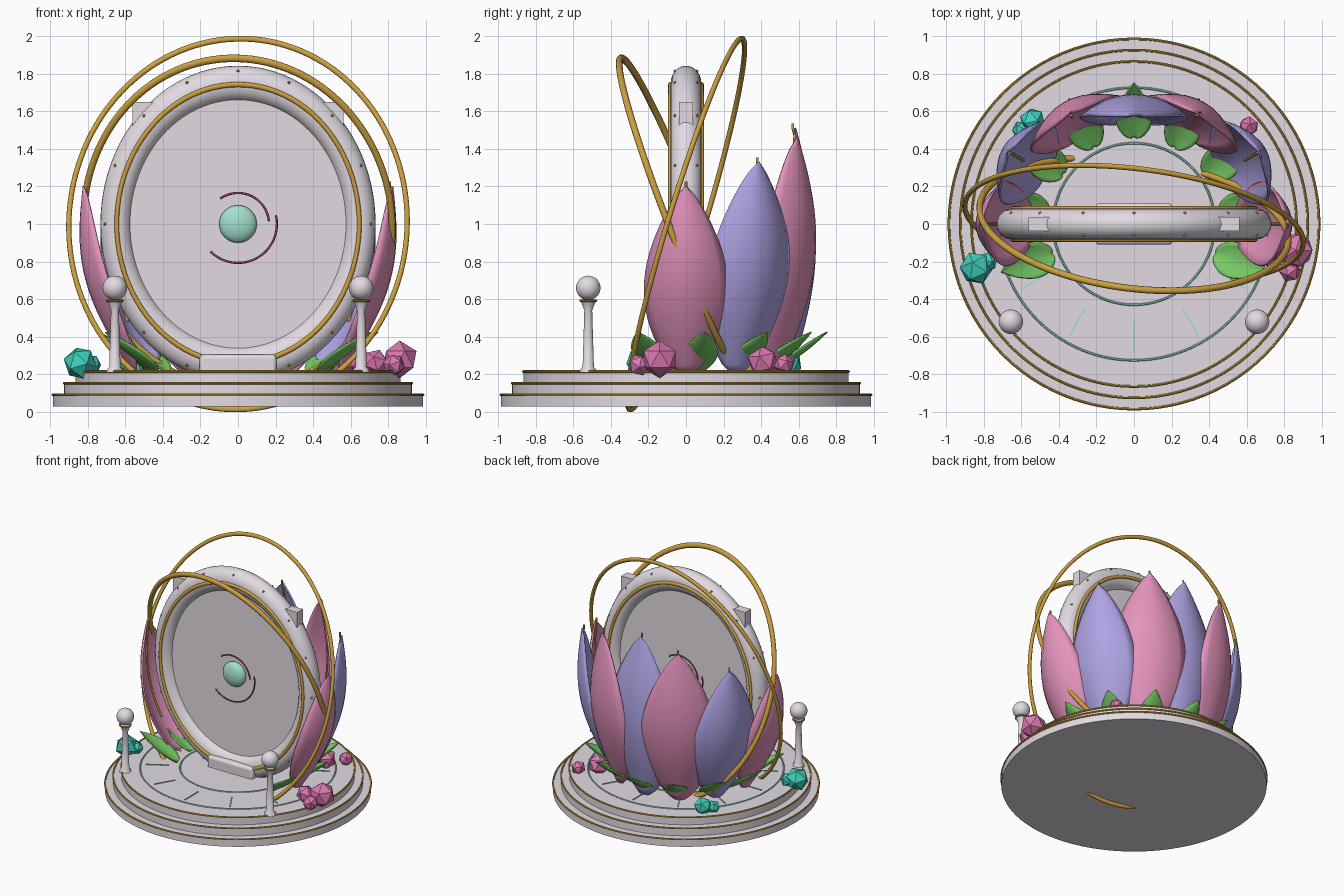
import bpy, bmesh, math
from math import sin, cos, pi, radians
from mathutils import Vector, Matrix, Euler

cube = bpy.data.objects.get("Cube")
if cube:
    bpy.data.objects.remove(cube, do_unlink=True)


def material(name, r, g, b):
    m = bpy.data.materials.new(name)
    m.use_nodes = True
    m.diffuse_color = (r, g, b, 1)
    m.node_tree.nodes["Principled BSDF"].inputs["Base Color"].default_value = (r, g, b, 1)
    return m


STONE = material("pale_stone", .76, .71, .76)
GOLD = material("gold", .60, .35, .05)
PINK = material("pink_petal", .77, .29, .50)
VIOLET = material("violet_petal", .43, .37, .78)
GREEN = material("leaf_green", .19, .60, .13)
AQUA = material("pale_aqua", .36, .74, .62)
TEAL = material("teal_crystal", .05, .64, .51)
ROSE = material("rose_crystal", .72, .19, .44)
MAGENTA = material("magenta", .35, .05, .15)


def finish(obj, name, mat, smooth=True):
    obj.name = name
    obj.data.materials.clear()
    obj.data.materials.append(mat)
    if smooth:
        bpy.ops.object.select_all(action="DESELECT")
        obj.select_set(True)
        bpy.context.view_layer.objects.active = obj
        bpy.ops.object.shade_smooth_by_angle(angle=radians(40))
    return obj


def mesh_object(name, verts, faces, mat, smooth=True):
    me = bpy.data.meshes.new(name)
    me.from_pydata(verts, [], faces)
    ob = bpy.data.objects.new(name, me)
    bpy.context.collection.objects.link(ob)
    return finish(ob, name, mat, smooth)


def torus(name, mat, major, minor, loc=(0, 0, 0), rot=(0, 0, 0), stretch=1, seg=96, ring=12):
    bpy.ops.mesh.primitive_torus_add(major_radius=major, minor_radius=minor, location=loc,
                                     rotation=rot, major_segments=seg, minor_segments=ring)
    ob = bpy.context.object
    ob.scale.y = stretch
    return finish(ob, name, mat)


def cylinder(name, mat, radius, depth, loc, rot=(0, 0, 0), stretch=1, seg=96):
    bpy.ops.mesh.primitive_cylinder_add(radius=radius, depth=depth, location=loc,
                                        rotation=rot, vertices=seg)
    ob = bpy.context.object
    ob.scale.y = stretch
    return finish(ob, name, mat)


def box(name, mat, size, loc, turn=0, bevel=0):
    bpy.ops.mesh.primitive_cube_add(size=1, location=loc, rotation=(0, 0, turn))
    ob = bpy.context.object
    ob.scale = size
    bpy.ops.object.transform_apply(location=False, rotation=False, scale=True)
    if bevel:
        b = ob.modifiers.new("Bevel", "BEVEL")
        b.width, b.segments = bevel, 3
    return finish(ob, name, mat, bool(bevel))


def ball(name, mat, radius, loc, scale=(1, 1, 1), seg=32):
    bpy.ops.mesh.primitive_uv_sphere_add(radius=radius, location=loc, segments=seg, ring_count=seg // 2)
    bpy.context.object.scale = scale
    return finish(bpy.context.object, name, mat)


def tube(name, mat, points, radius):
    cu = bpy.data.curves.new(name, "CURVE")
    cu.dimensions, cu.bevel_depth, cu.bevel_resolution = "3D", radius, 2
    cu.use_fill_caps = True
    sp = cu.splines.new("POLY")
    sp.points.add(len(points) - 1)
    for p, co in zip(sp.points, points):
        p.co = (*co, 1)
    ob = bpy.data.objects.new(name, cu)
    bpy.context.collection.objects.link(ob)
    cu.materials.append(mat)


def lathe(name, mat, profile, loc, seg=24):
    verts = [(loc[0] + r * cos(2 * pi * i / seg), loc[1] + r * sin(2 * pi * i / seg), z)
             for r, z in profile for i in range(seg)]
    faces = [(j * seg + i, j * seg + (i + 1) % seg, (j + 1) * seg + (i + 1) % seg, (j + 1) * seg + i)
             for j in range(len(profile) - 1) for i in range(seg)]
    return mesh_object(name, verts, faces, mat)


def blade(name, mat, angle, base, z0, height, half, lean, bulge, cup, thick):
    """Cupped petal or leaf that rises from radius `base` and leans outward; returns its midline."""
    nu, nv = 10, 20
    spin = Matrix.Rotation(radians(angle), 3, "Z")

    def spot(u, t):
        w = max(sin(pi * t ** .9), 0) ** .8 + .09 * (1 - t)
        r = base + lean * t + bulge * sin(pi * t) - cup * w * u * u
        return spin @ Vector((r, half * w * u, z0 + height * t))

    verts = [spot(2 * i / nu - 1, j / nv) for j in range(nv + 1) for i in range(nu + 1)]
    row = nu + 1
    faces = [(j * row + i, j * row + i + 1, (j + 1) * row + i + 1, (j + 1) * row + i)
             for j in range(nv) for i in range(nu)]
    ob = mesh_object(name, verts, faces, mat)
    s = ob.modifiers.new("Thickness", "SOLIDIFY")
    s.thickness, s.offset = thick, 0
    inward = spin @ Vector((-.012, 0, 0))
    return [spot(0, j / nv) + inward for j in range(5, nv + 1)]


# Stepped round platform with gold trims
for i, (r, z) in enumerate([(.985, .03), (.925, .092), (.865, .154)]):
    cylinder(f"platform_step_{i + 1}", STONE, r, .062, (0, 0, z + .031))
    torus(f"platform_trim_{i + 1}", GOLD, r, .007, (0, 0, z + .061), ring=8)

# Inlaid circles and radial marks on the floor
for i, r in enumerate((.43, .725)):
    torus(f"floor_circle_{i + 1}", AQUA, r, .006, (0, 0, .217), ring=6)
for i in range(12):
    a = i * pi / 6
    box(f"floor_mark_{i + 1}", AQUA, (.17, .009, .006), (.6 * cos(a), .6 * sin(a), .218), a)

# Oval portal frame, panel and trims
UP = (pi / 2, 0, 0)
OVAL = 1.15
torus("portal_frame", STONE, .65, .082, (0, 0, 1), UP, OVAL, 96, 24)
cylinder("portal_panel", STONE, .59, .06, (0, 0, 1), UP, OVAL)
box("portal_foot", STONE, (.41, .22, .12), (0, 0, .245), bevel=.02)
for side, y in (("front", -1), ("back", 1)):
    torus(f"portal_trim_{side}", GOLD, .645, .012, (0, y * .083, 1), UP, OVAL)
    ball(f"portal_core_{side}", AQUA, .1, (0, y * .045, 1), (1, .5, 1))
    for k, (r, start, end) in enumerate([(.165, 125, 5), (.207, 13, -135)]):
        arc = [radians(start + (end - start) * n / 24) for n in range(25)]
        tube(f"swirl_{side}_{k + 1}", MAGENTA,
             [(-y * r * cos(a), y * .08, 1 + r * sin(a)) for a in arc], .006)
    for k in range(16):
        a = 2 * pi * k / 16 + pi / 2
        r = .65 + .082 * .7
        ball(f"frame_stud_{side}_{k + 1}", GOLD, .008,
             (r * cos(a), y * .058, 1 + r * OVAL * sin(a)), seg=8)
for side, x in (("left", 1), ("right", -1)):
    box(f"frame_block_{side}", STONE, (.12, .075, .13), (x * .5, 0, 1.585))

# Two tilted gold hoops
torus("large_hoop", GOLD, .905, .014, (0, 0, 1),
      (pi / 2 - radians(16.7), -.08, radians(-5)), 1.138, 128)
torus("small_hoop", GOLD, .825, .018, (0, 0, 1),
      (pi / 2 + radians(21.3), .07, radians(-5)), 1.147, 128)

# Petals with gold midribs, tallest at the back
ROWS = [(0, 1.0, .27), (30, 1.13, .22), (60, 1.26, .13), (90, 1.31, .03)]
PETALS = ROWS + [(180 - a, h, l) for a, h, l in ROWS[:3]]
for i, (angle, h, lean) in enumerate(PETALS):
    mat = PINK if angle % 60 == 0 else VIOLET
    rib = blade(f"petal_{i + 1}", mat, angle, .55, .2, h, .21 * h, lean, .12, .11, .012)
    rib.append(rib[-1] + Vector((0, 0, .025)))
    tube(f"petal_rib_{i + 1}", GOLD, rib, .007)

# Leaves around the petal bases
for i in range(9):
    blade(f"leaf_{i + 1}", GREEN, -20 + 27.5 * i, .46, .21, .215, .09, .29, .02, .05, .008)

# Crystal clusters
CRYSTALS = [(ROSE, .86, -.14, .28, .1), (ROSE, .73, -.17, .265, .07), (ROSE, .83, -.25, .25, .06),
            (ROSE, .5, .41, .27, .085), (ROSE, .61, .52, .255, .055),
            (TEAL, -.84, -.235, .26, .09), (TEAL, -.78, -.2, .25, .055),
            (TEAL, -.54, .55, .26, .07), (TEAL, -.6, .5, .25, .05)]
for i, (mat, x, y, z, r) in enumerate(CRYSTALS):
    bpy.ops.mesh.primitive_ico_sphere_add(subdivisions=1, radius=r, location=(x, y, z),
                                          rotation=(.3 * i, .2 * i, .7 * i))
    finish(bpy.context.object, f"crystal_{i + 1}", mat, False)

# Front posts with globes
for side, x in (("left", .655), ("right", -.655)):
    lathe(f"post_{side}", STONE, [(.045, .21), (.042, .225), (.03, .24), (.021, .54),
                                  (.034, .575), (.042, .59), (0, .61)], (x, -.52))
    torus(f"post_collar_{side}", GOLD, .041, .007, (x, -.52, .592), seg=32, ring=8)
    ball(f"post_globe_{side}", STONE, .065, (x, -.52, .66))
